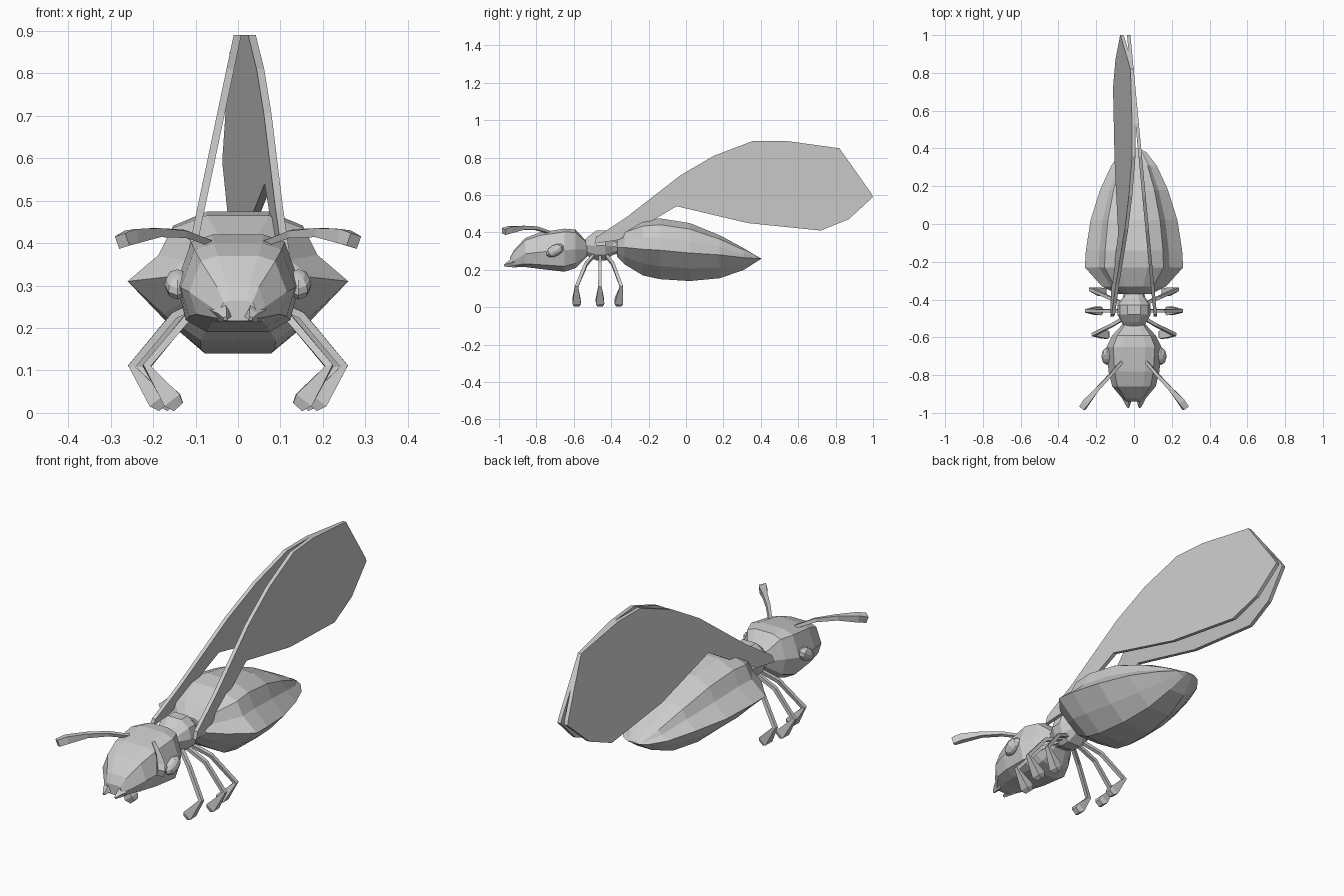
import bpy, bmesh, math
from mathutils import Vector

grey = bpy.data.materials.new("grey")
grey.diffuse_color = (0.6, 0.6, 0.6, 1)


def finish(name, bm):
    bmesh.ops.recalc_face_normals(bm, faces=bm.faces[:])
    me = bpy.data.meshes.new(name)
    bm.to_mesh(me)
    bm.free()
    me.materials.append(grey)
    ob = bpy.data.objects.new(name, me)
    bpy.context.collection.objects.link(ob)
    return ob


def loft(name, rings):
    """Join rings of points with quads and close both ends."""
    bm = bmesh.new()
    rows = [[bm.verts.new(p) for p in r] for r in rings]
    n = len(rows[0])
    for a, b in zip(rows, rows[1:]):
        for i in range(n):
            j = (i + 1) % n
            bm.faces.new((a[i], a[j], b[j], b[i]))
    bm.faces.new(rows[0])
    bm.faces.new(rows[-1])
    return finish(name, bm)


def body(name, half, stations):
    """Loft along y; station = (y, half width, middle z, top z, bottom z)."""
    outline = half + [(-x, h) for x, h in reversed(half)]
    rings = []
    for y, w, mid, top, bot in stations:
        rings.append([(x * w, y, mid + h * ((top - mid) if h > 0 else (mid - bot)))
                      for x, h in outline])
    return loft(name, rings)


def tube(name, path, sides=4):
    """Tapered limb; path = (x, y, z, radius)."""
    pts = [Vector(p[:3]) for p in path]
    rings = []
    for i, p in enumerate(pts):
        d = (pts[min(i + 1, len(pts) - 1)] - pts[max(i - 1, 0)]).normalized()
        u = d.cross(Vector((0, 1, 0.05))).normalized()
        v = d.cross(u)
        r = path[i][3]
        angles = [math.tau * (k + 0.5) / sides for k in range(sides)]
        rings.append([p + (u * math.cos(a) + v * math.sin(a)) * r for a in angles])
    return loft(name, rings)


# Abdomen with a sharp ridge along each side
body("abdomen",
     [(0.28, 1), (0.6, 0.8), (0.72, 0.4), (1, 0), (0.68, -0.55), (0.34, -1)],
     [(-0.37, 0.09, 0.32, 0.37, 0.27), (-0.33, 0.17, 0.32, 0.42, 0.23),
      (-0.23, 0.26, 0.31, 0.465, 0.17), (-0.14, 0.255, 0.305, 0.475, 0.15),
      (0.02, 0.23, 0.29, 0.45, 0.14), (0.18, 0.18, 0.28, 0.385, 0.155),
      (0.31, 0.12, 0.265, 0.315, 0.2), (0.38, 0.065, 0.26, 0.272, 0.245),
      (0.4, 0.03, 0.26, 0.263, 0.257)])

# Head, wide at the back and tapering to the mouth
body("head",
     [(0.42, 1), (0.76, 0.85), (1, 0), (0.85, -0.75), (0.5, -1)],
     [(-0.53, 0.06, 0.31, 0.35, 0.27), (-0.59, 0.115, 0.31, 0.415, 0.21),
      (-0.65, 0.145, 0.305, 0.42, 0.19), (-0.78, 0.135, 0.295, 0.4, 0.205),
      (-0.86, 0.115, 0.285, 0.37, 0.215), (-0.92, 0.065, 0.25, 0.305, 0.215),
      (-0.94, 0.045, 0.238, 0.265, 0.217)])

# Thorax and the narrow waist and neck
body("thorax",
     [(0.4, 1), (0.85, 0.6), (1, 0), (0.8, -0.6), (0.4, -1)],
     [(-0.55, 0.05, 0.32, 0.35, 0.28), (-0.52, 0.065, 0.33, 0.38, 0.27),
      (-0.48, 0.088, 0.33, 0.41, 0.25), (-0.43, 0.088, 0.33, 0.41, 0.25),
      (-0.39, 0.06, 0.325, 0.37, 0.28), (-0.35, 0.05, 0.32, 0.35, 0.29)])

for s, side in ((-1, "left"), (1, "right")):
    # Eyes
    bm = bmesh.new()
    bmesh.ops.create_uvsphere(bm, u_segments=8, v_segments=6, radius=1)
    for v in bm.verts:
        v.co = Vector((v.co.x * 0.03, v.co.y * 0.052, v.co.z * 0.03))
    eye = finish(side + "_eye", bm)
    eye.location = (s * 0.143, -0.7, 0.303)
    eye.rotation_euler = (math.radians(30), 0, 0)

    # Antennae with thick ends
    tube(side + "_antenna",
         [(s * 0.065, -0.73, 0.4, 0.01), (s * 0.125, -0.8, 0.422, 0.012),
          (s * 0.19, -0.87, 0.425, 0.015), (s * 0.25, -0.94, 0.415, 0.024),
          (s * 0.273, -0.975, 0.405, 0.022)])

    # Mouth prongs
    tube(side + "_mandible",
         [(s * 0.038, -0.91, 0.24, 0.03), (s * 0.032, -0.95, 0.23, 0.016),
          (s * 0.03, -0.972, 0.222, 0.006)])

    # Legs: hip, bend, knee, flared foot
    for name, hip, bend, knee, foot, kx in (("front", -0.49, -0.535, -0.585, -0.585, 0.215),
                                            ("middle", -0.46, -0.46, -0.46, -0.46, 0.25),
                                            ("rear", -0.43, -0.39, -0.345, -0.36, 0.23)):
        tube(f"{side}_{name}_leg",
             [(s * 0.04, hip, 0.28, 0.012), (s * (kx - 0.1), bend, 0.23, 0.012),
              (s * kx, knee, 0.11, 0.013), (s * (kx - 0.06), foot, 0.03, 0.032),
              (s * (kx - 0.075), foot, 0.014, 0.02)])

# Wings: one outline laid in two slightly different leaning planes
outline = [(-0.49, 0.34), (-0.48, 0.375), (-0.32, 0.48), (-0.03, 0.705), (0.15, 0.81),
           (0.36, 0.89), (0.53, 0.89), (0.82, 0.85), (0.99, 0.61), (1.0, 0.59),
           (0.87, 0.47), (0.72, 0.41), (0.33, 0.45), (-0.05, 0.54), (-0.27, 0.41),
           (-0.36, 0.36)]
planes = {"left_wing": lambda y, z: -0.1 + (z - 0.42) * 0.21,
          "right_wing": lambda y, z: 0.067 - 0.095 * y}
for name, lean in planes.items():
    loft(name, [[(lean(y, z) + t, y, z) for y, z in outline] for t in (-0.009, 0.009)])
